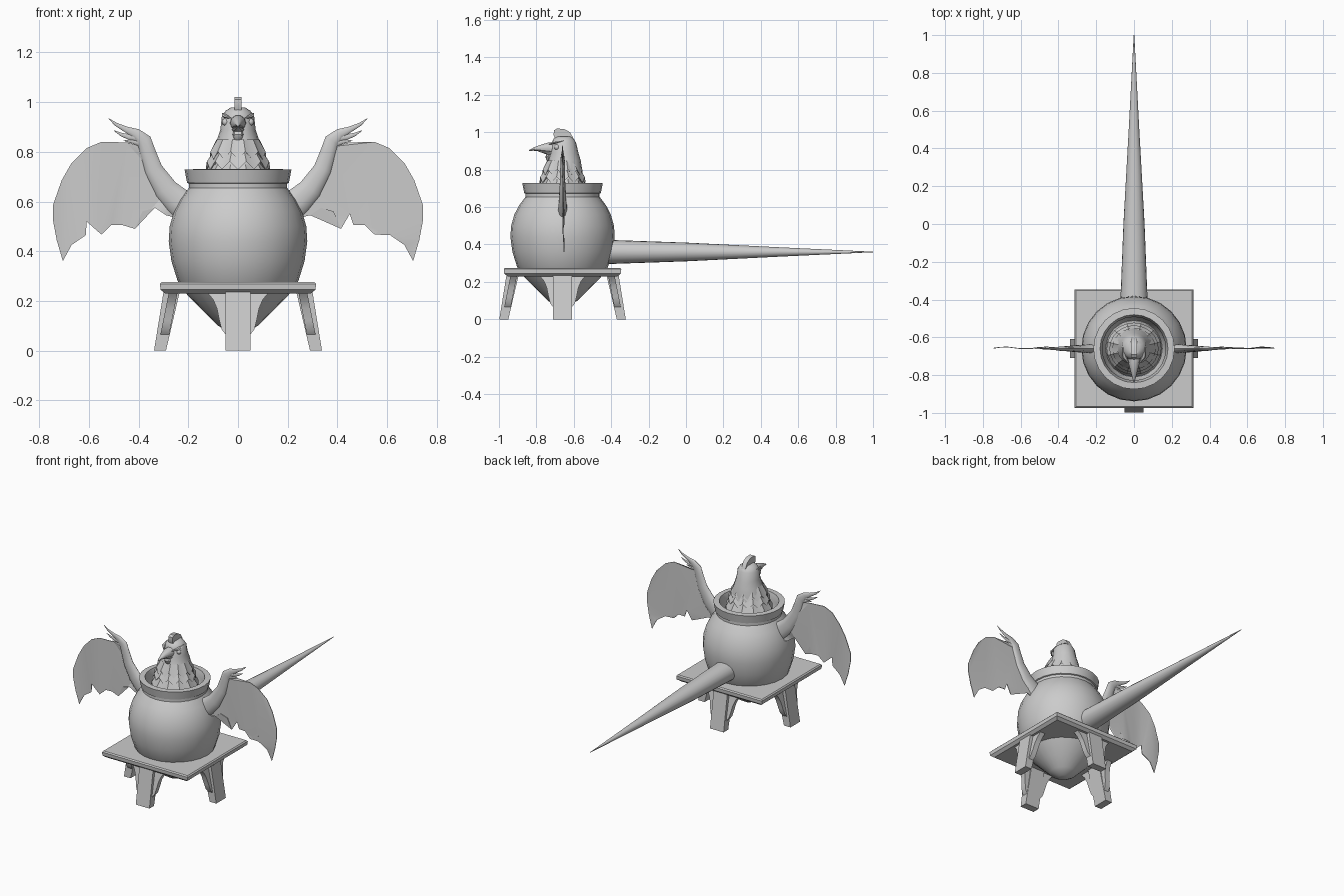
import bpy, bmesh, math
from mathutils import Vector as V

if "Cube" in bpy.data.objects:
    bpy.data.objects.remove(bpy.data.objects["Cube"])

grey = bpy.data.materials.new("plain grey")
grey.use_nodes = True
GREY = (0.6, 0.6, 0.6, 1)
grey.diffuse_color = GREY
grey.node_tree.nodes["Principled BSDF"].inputs["Base Color"].default_value = GREY

CY = -0.66  # centre line of pot and stool
X, Y, Z = V((1, 0, 0)), V((0, 1, 0)), V((0, 0, 1))


def finish(name, bm, angle=35):
    bmesh.ops.recalc_face_normals(bm, faces=bm.faces)
    mesh = bpy.data.meshes.new(name)
    bm.to_mesh(mesh)
    bm.free()
    mesh.materials.append(grey)
    ob = bpy.data.objects.new(name, mesh)
    bpy.context.collection.objects.link(ob)
    bpy.ops.object.select_all(action="DESELECT")
    ob.select_set(True)
    bpy.context.view_layer.objects.active = ob
    bpy.ops.object.shade_smooth_by_angle(angle=math.radians(angle))
    return ob


def ring(c, u, v, n=20):
    return [c + u * math.cos(a) + v * math.sin(a)
            for a in (2 * math.pi * i / n for i in range(n))]


def loft(name, rings, caps=True, angle=35):
    bm = bmesh.new()
    rows = [[bm.verts.new(p) for p in r] for r in rings]
    for a, b in zip(rows, rows[1:]):
        for i in range(len(a)):
            j = (i + 1) % len(a)
            bm.faces.new((a[i], a[j], b[j], b[i]))
    if caps:
        bm.faces.new(rows[0])
        bm.faces.new(rows[-1])
    return finish(name, bm, angle)


def prism(name, pts, place, w0, w1):
    """Extrude a 2D outline from w0 to w1, placed in space by a function."""
    bm = bmesh.new()
    a, b = [[bm.verts.new(place(u, v, w)) for u, v in pts] for w in (w0, w1)]
    for i in range(len(a)):
        j = (i + 1) % len(a)
        bm.faces.new((a[i], a[j], b[j], b[i]))
    caps = [bm.faces.new(a), bm.faces.new(b)]
    bmesh.ops.triangulate(bm, faces=caps)
    return finish(name, bm)


def lathe(name, profile, n=24):
    return loft(name, [ring(V((0, CY, z)), X * r, Y * r, n) for r, z in profile])


# Pot with flared rim and hollow mouth
lathe("pot", [(.03, .07), (.08, .1), (.135, .155), (.205, .225), (.243, .28),
              (.268, .36), (.279, .44), (.275, .5), (.258, .56), (.232, .61),
              (.198, .655), (.198, .672), (.205, .675), (.215, .728), (.18, .73),
              (.168, .69), (.172, .65), (.15, .6)])

# Square stool top with chamfered underside
loft("stool_top", [[V((sx * h, CY + sy * h, z)) for sx, sy in
                    ((-1, -1), (1, -1), (1, 1), (-1, 1))]
                   for h, z in ((.294, .23), (.312, .245), (.314, .268), (.307, .275))])

# Four splayed legs, each with a curved bracket
LEG = [(.338, 0), (.29, 0), (.235, .235), (.3, .235)]
half = [(.05, .065), (.066, .085), (.075, .12), (.085, .17), (.1, .205), (.125, .235)]
BRACKET = half + [(-u, v) for u, v in reversed(half)]
for k, side in enumerate(("front", "left", "back", "right")):
    a = math.pi / 2 * k
    out, along = V((math.sin(a), -math.cos(a), 0)), V((math.cos(a), math.sin(a), 0))
    base = V((0, CY, 0))
    prism(side + "_leg", LEG, lambda r, z, w: base + out * r + along * w + Z * z, -.05, .05)
    prism(side + "_leg_bracket", BRACKET,
          lambda u, z, r: base + out * (r - .2 * z) + along * u + Z * z, .29, .325)

# Long tapering tail
loft("tail", [ring(V((0, y, .36)), X * r * 1.12, Z * r) for y, r in
              ((-.5, .07), (-.4, .064), (0, .05), (.5, .025), (1, .0015))])

# Bird body and head: height, half width, front, back
HEAD = [(.6, .15, -.81, -.51), (.72, .125, -.775, -.545), (.8, .1, -.755, -.555),
        (.85, .084, -.737, -.563), (.89, .071, -.726, -.575),
        (.945, .065, -.718, -.588), (.965, .05, -.708, -.6), (.978, .03, -.69, -.615)]
loft("bird_head", [ring(V((0, (f + b) / 2, z)), X * w, Y * (b - f) / 2, 16)
                   for z, w, f, b in HEAD])

# Ragged feather collars
for name, top, low, r0, r1 in (("upper_collar", .85, .785, .086, .115),
                               ("lower_collar", .8, .745, .1, .13),
                               ("inner_collar", .75, .69, .115, .145)):
    rings = []
    for r, z, jag in ((r0, top, 0), (r1, low, .016), (r1 - .02, low + .01, .016)):
        rings.append([p + Z * (jag if i % 2 else -jag) for i, p in
                      enumerate(ring(V((0, CY, z)), X * r, Y * r * .95, 24))])
    loft(name, rings, caps=False, angle=20)

# Comb over the crown
COMB = [(-.695, .955), (-.708, .985), (-.706, 1.01), (-.69, 1.02), (-.65, 1.017),
        (-.62, 1), (-.6, .965), (-.588, .905), (-.61, .9), (-.63, .95)]
prism("comb", COMB, lambda y, z, w: V((w, y, z)), -.015, .015)

# Beak and wattle
loft("upper_beak", [ring(V((0, y, z)), X * r, Z * r, 10) for y, z, r in
                    ((-.69, .915, .035), (-.735, .917, .03), (-.78, .915, .018),
                     (-.815, .91, .009), (-.84, .902, .002))])
loft("lower_beak", [ring(V((0, y, z)), X * r, Z * r * .6, 10) for y, z, r in
                    ((-.69, .885, .028), (-.74, .892, .022), (-.79, .9, .004))])
loft("wattle", [ring(V((0, y, z)), X * r, Y * r * .7, 8) for y, z, r in
                ((-.725, .9, .012), (-.737, .87, .022), (-.735, .85, .015), (-.73, .84, .003))])

# Paired parts
WING = [(.2, .63), (.28, .65), (.345, .74), (.37, .82), (.45, .838), (.55, .84),
        (.61, .815), (.67, .755), (.71, .685), (.745, .585), (.745, .525), (.73, .445),
        (.705, .36), (.67, .425), (.612, .465), (.61, .52), (.55, .467), (.51, .505),
        (.465, .505), (.45, .55), (.415, .49), (.385, .56), (.335, .575), (.29, .545),
        (.2, .52)]
LIMBS = {
    "wing_arm": [(.2, .575, .065), (.245, .605, .055), (.29, .65, .047), (.34, .73, .036),
                 (.363, .8, .031), (.378, .845, .03), (.41, .873, .021), (.45, .89, .012),
                 (.49, .91, .007), (.521, .934, .001)],
    "wing_upper_claw": [(.39, .855, .018), (.44, .86, .011), (.47, .87, .007), (.5, .886, .001)],
    "wing_lower_claw": [(.38, .835, .02), (.42, .842, .01), (.46, .845, .001)],
}
for side, s in (("left", 1), ("right", -1)):
    prism(side + "_wing_membrane", WING,
          lambda x, z, w: V((s * x, CY + .004 + .005 * math.sin(30 * x) + w, z)), -.002, .002)
    for part, path in LIMBS.items():
        rings = []
        for i, (x, z, r) in enumerate(path):
            p, q = path[max(i - 1, 0)], path[min(i + 1, len(path) - 1)]
            t = V((s * (q[0] - p[0]), 0, q[1] - p[1])).normalized()
            rings.append(ring(V((s * x, CY, z)), t.cross(Y) * r, Y * r * .42, 10))
        loft(side + "_" + part, rings, angle=60)
    # Eye ball under an angled brow
    bm = bmesh.new()
    bmesh.ops.create_uvsphere(bm, u_segments=10, v_segments=6, radius=.015)
    bmesh.ops.translate(bm, verts=bm.verts, vec=V((s * .05, -.69, .92)))
    finish(side + "_eye", bm, 60)
    loft(side + "_brow", [ring(V((s * x, y, z)), X * r, Z * r * .5, 6) for x, y, z, r in
                          ((.03, -.735, .935, .004), (.05, -.705, .943, .013),
                           (.06, -.655, .955, .004))])
